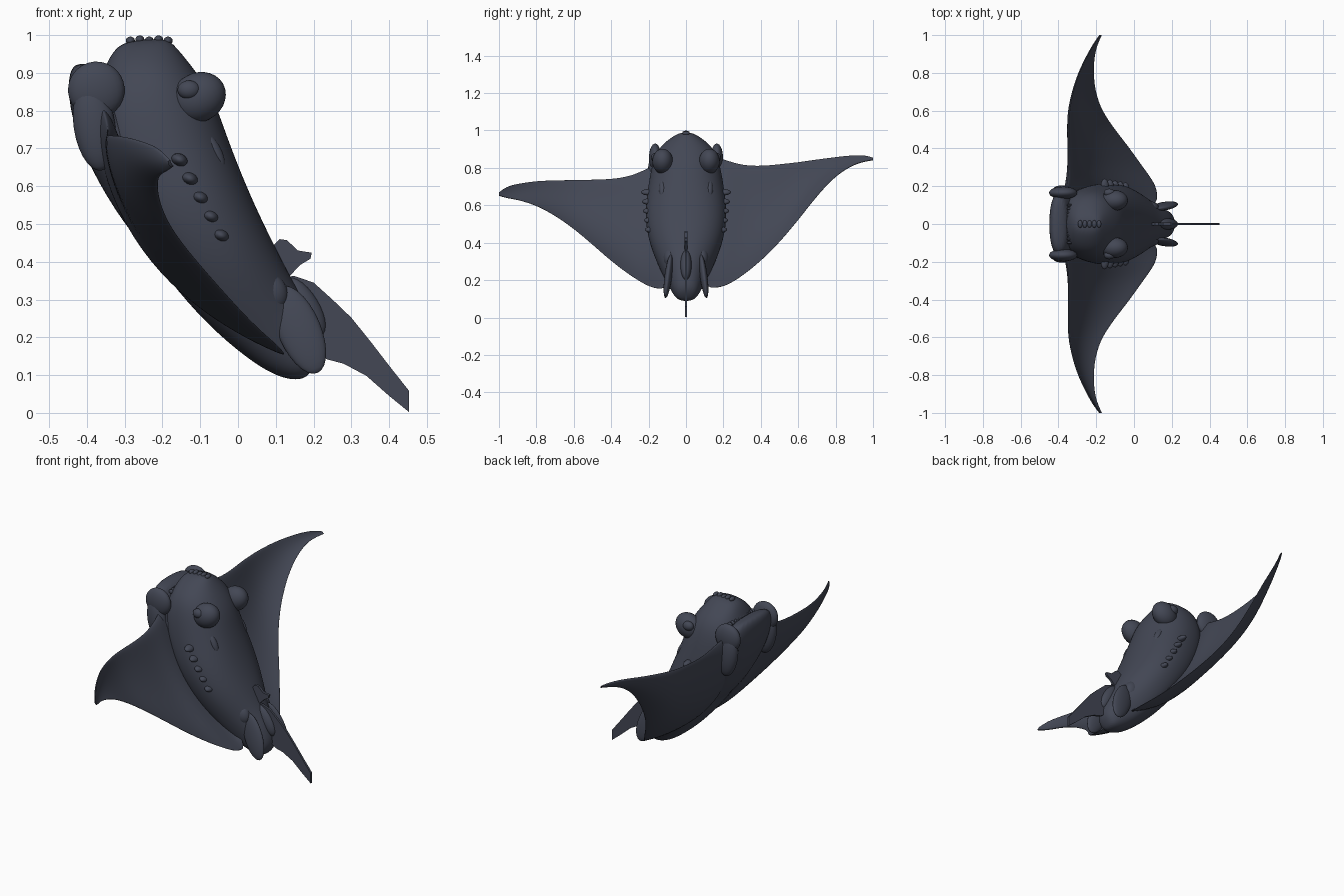
import bpy, bmesh, math
from mathutils import Vector

if "Cube" in bpy.data.objects:
    bpy.data.objects.remove(bpy.data.objects["Cube"])

skin = bpy.data.materials.new("slate_skin")
skin.diffuse_color = (0.056, 0.063, 0.090, 1)
skin.use_nodes = True
skin.node_tree.nodes["Principled BSDF"].inputs["Base Color"].default_value = skin.diffuse_color


def finish(name, bm, sub=0):
    bmesh.ops.recalc_face_normals(bm, faces=bm.faces[:])
    me = bpy.data.meshes.new(name)
    bm.to_mesh(me)
    bm.free()
    for p in me.polygons:
        p.use_smooth = True
    me.materials.append(skin)
    ob = bpy.data.objects.new(name, me)
    bpy.context.collection.objects.link(ob)
    if sub:
        m = ob.modifiers.new("smooth", 'SUBSURF')
        m.levels = m.render_levels = sub
    return ob


def loft(name, rings, sub=2, cap_end=True):
    bm = bmesh.new()
    vr = [[bm.verts.new(p) for p in r] for r in rings]
    n = len(vr[0])
    for a, b in zip(vr, vr[1:]):
        for i in range(n):
            j = (i + 1) % n
            bm.faces.new((a[i], a[j], b[j], b[i]))
    bm.faces.new(vr[0])
    if cap_end:
        bm.faces.new(vr[-1])
    return finish(name, bm, sub)


def section(bx, bz, dx, dz, w, power=1.0, n=20):
    # ring from a belly point, a back point and a half width
    pts = []
    for i in range(n):
        a = 2 * math.pi * i / n
        s, c = math.sin(a), math.cos(a)
        s = math.copysign(abs(s) ** (0.75 if s < 0 else power), s)
        c = math.copysign(abs(c) ** 0.9, c)
        t = 0.5 + 0.5 * s
        pts.append((bx + (dx - bx) * t, w * c, bz + (dz - bz) * t))
    return pts


def ellipsoid(name, loc, size, tilt=0, yaw=0):
    bm = bmesh.new()
    bmesh.ops.create_uvsphere(bm, u_segments=24, v_segments=14, radius=1)
    for v in bm.verts:
        v.co = Vector((v.co.x * size[0], v.co.y * size[1], v.co.z * size[2]))
    ob = finish(name, bm)
    ob.location = loc
    ob.rotation_euler = (yaw, tilt, 0)
    return ob


def plate(name, outline, thick):
    bm = bmesh.new()
    a = [bm.verts.new((x, -thick / 2, z)) for x, z in outline]
    b = [bm.verts.new((x, thick / 2, z)) for x, z in outline]
    bm.faces.new(a)
    bm.faces.new(b)
    for i in range(len(a)):
        j = (i + 1) % len(a)
        bm.faces.new((a[i], a[j], b[j], b[i]))
    ob = finish(name, bm)
    for p in ob.data.polygons:
        p.use_smooth = False
    return ob


# Main body with upper head, head end first
body = [(-.30, .985, -.19, .993, .03), (-.335, .955, -.165, .972, .08),
        (-.36, .90, -.11, .905, .155), (-.40, .80, -.06, .83, .185),
        (-.38, .66, -.03, .74, .205), (-.295, .50, .02, .61, .225),
        (-.185, .35, .07, .50, .205), (-.085, .235, .11, .42, .165),
        (.02, .145, .145, .35, .12), (.10, .095, .19, .28, .085),
        (.155, .085, .22, .19, .065), (.185, .095, .215, .14, .03)]
loft("body", [section(*s) for s in body])

# Lower jaw running down into the belly
jaw = [(-.43, .932, -.36, .915, .12), (-.453, .89, -.34, .88, .165),
       (-.445, .79, -.30, .80, .18), (-.40, .66, -.24, .72, .18),
       (-.30, .49, -.15, .56, .17), (-.18, .36, -.08, .43, .13)]
loft("lower_jaw", [section(*s, 0.75) for s in jaw])

# Wings: y, front edge x z, rear edge x z for each side (body banks slightly)
plan = [(0.06, -.37, .12), (0.16, -.365, .13), (0.22, -.352, .11), (0.3, -.345, .05),
        (0.4, -.345, -.02), (0.5, -.347, -.10), (0.6, -.345, -.17), (0.7, -.325, -.205),
        (0.8, -.295, -.215), (0.9, -.245, -.21), (0.96, -.21, -.19), (1.0, -.182, -.172)]
heights = {
    1: [(.86, .16), (.86, .155), (.84, .17), (.815, .22), (.81, .30), (.82, .40),
        (.83, .52), (.845, .65), (.857, .76), (.868, .82), (.866, .835), (.853, .842)],
    -1: [(.84, .15), (.82, .15), (.79, .175), (.755, .225), (.74, .30), (.737, .39),
         (.735, .475), (.733, .545), (.73, .60), (.715, .63), (.70, .638), (.668, .652)]}
fracs = [0, .04, .12, .25, .42, .6, .78, .92, 1]
for side, label in ((1, "left"), (-1, "right")):
    rings = []
    for (y, lx, tx), (lz, tz) in zip(plan, heights[side]):
        dx, dz = tx - lx, tz - lz
        ch = math.hypot(dx, dz)
        nx, nz = -dz / ch, dx / ch
        th = ch * (.085 if y < .25 else .065)

        def pt(c, s):
            prof = math.sqrt(c) * (1 - c) * 2.3
            off = -ch * .13 * 4 * c * (1 - c) + s * (th * prof * .6 + .003)
            return (lx + dx * c + nx * off, side * y, lz + dz * c + nz * off)
        rings.append([pt(c, 1) for c in fracs] + [pt(c, -1) for c in reversed(fracs)])
    loft(label + "_wing", rings, 2, False)

# Paired details
for s, label in ((1, "left"), (-1, "right")):
    ellipsoid(label + "_head_lobe", (-.375, s * .165, .855), (.075, .033, .075), -.3)
    ellipsoid(label + "_lobe_root", (-.38, s * .17, .76), (.055, .035, .12), -.15)
    ellipsoid(label + "_eye_mound", (-.105, s * .125, .835), (.075, .055, .065), -.5)
    ellipsoid(label + "_eye", (-.13, s * .165, .855), (.03, .022, .025))
    ellipsoid(label + "_spiracle", (-.065, s * .125, .69), (.022, .02, .055), -.45)
    for i in range(5):
        t = i / 4
        ellipsoid(label + "_gill_ridge", (-.155 + .11 * t, s * (.20 - .02 * t), .67 - .2 * t),
                  (.022, .04, .016), .4)
    ellipsoid(label + "_pelvic_fin", (.162, s * .095, .22), (.057, .02, .125), -.4, s * .12)
    ellipsoid(label + "_pelvic_base", (.085, s * .085, .32), (.045, .035, .055), -.5)

# Teeth along the mouth
for i in range(11):
    y = -.1 + .02 * i
    ellipsoid("tooth", (-.342, y, .905 - abs(y) * .1), (.014, .007, .012))
# Crown bumps
for i in range(5):
    ellipsoid("crown_bump", (-.285 + .025 * i, 0, .985 + .003 * (i % 2)), (.012, .02, .011))

# Dorsal fin and tail blade
plate("dorsal_fin", [(.08, .43), (.11, .46), (.13, .457), (.158, .43), (.195, .424),
                     (.192, .408), (.165, .392), (.13, .355), (.09, .36)], .014)
plate("tail", [(.10, .36), (.15, .362), (.20, .345), (.25, .30), (.30, .252), (.35, .19),
               (.40, .125), (.453, .058), (.453, .002), (.40, .045), (.34, .098),
               (.28, .13), (.235, .142), (.15, .20)], .012)
ellipsoid("tail_root", (.175, 0, .28), (.04, .03, .09), -.55)
